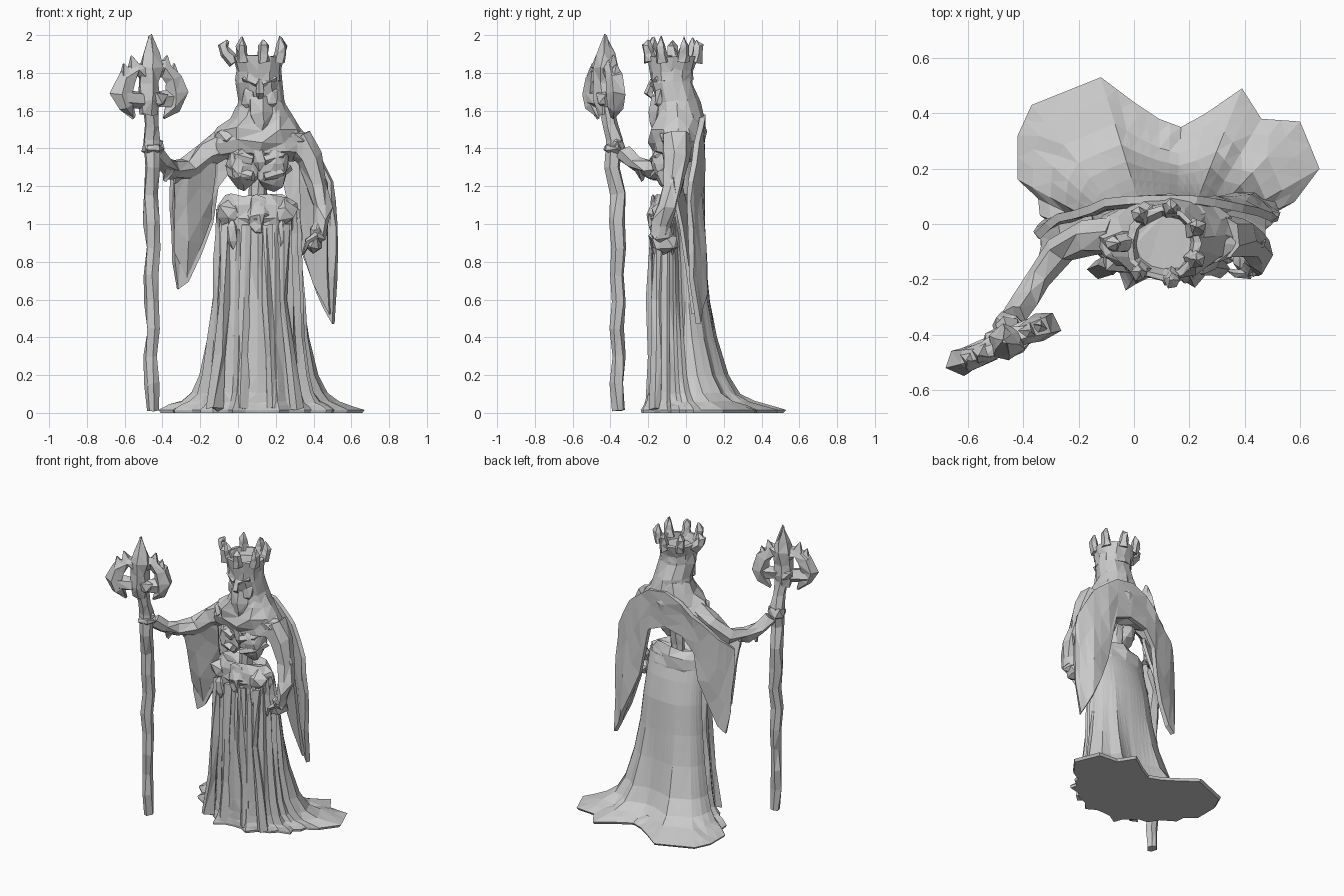
import bpy, bmesh, math, random
from mathutils import Vector

random.seed(7)
TAU = math.tau


def jig(p, a):
    return Vector(p) + Vector([random.uniform(-a, a) for _ in range(3)])


def finish(name, bm):
    bmesh.ops.recalc_face_normals(bm, faces=bm.faces)
    bmesh.ops.triangulate(bm, faces=bm.faces)
    me = bpy.data.meshes.new(name)
    bm.to_mesh(me)
    bm.free()
    ob = bpy.data.objects.new(name, me)
    bpy.context.collection.objects.link(ob)
    return ob


def loft(name, rings, rough=0.0):
    """Skin closed rings of equal length and cap both ends."""
    bm = bmesh.new()
    vs = [[bm.verts.new(jig(p, rough)) for p in r] for r in rings]
    n = len(vs[0])
    for a, b in zip(vs, vs[1:]):
        for i in range(n):
            j = (i + 1) % n
            bm.faces.new((a[i], a[j], b[j], b[i]))
    bm.faces.new(vs[0])
    bm.faces.new(vs[-1])
    return finish(name, bm)


def ring(z, cx, cy, rx, ry, n=12):
    return [(cx + rx * math.cos(TAU * i / n), cy + ry * math.sin(TAU * i / n), z) for i in range(n)]


def tube(name, path, n=6, rough=0.006):
    """Faceted tube through (x, y, z, radius) points."""
    pts = [Vector(p[:3]) for p in path]
    rings = []
    for k, p in enumerate(pts):
        d = (pts[min(k + 1, len(pts) - 1)] - pts[max(k - 1, 0)]).normalized()
        u = d.cross(Vector((0.3, 1, 0.1))).normalized()
        v = d.cross(u)
        r = path[k][3]
        rings.append([p + r * (u * math.cos(TAU * i / n) + v * math.sin(TAU * i / n))
                      for i in range(n)])
    return loft(name, rings, rough)


def blob(name, loc, size, rough=0.012, sub=2):
    bm = bmesh.new()
    bmesh.ops.create_icosphere(bm, subdivisions=sub, radius=1)
    for v in bm.verts:
        v.co = jig([loc[i] + v.co[i] * size[i] for i in range(3)], rough)
    return finish(name, bm)


def drape(name, cols, rows=3, thick=0.03):
    """Hanging cloth from columns (x, top y, top z, bottom x, bottom y, bottom z)."""
    bm = bmesh.new()
    g = []
    for k, c in enumerate(cols):
        a, b = Vector(c[:3]), Vector(c[3:])
        g.append([bm.verts.new(jig(a.lerp(b, i / rows), 0.008)) for i in range(rows + 1)])
    for a, b in zip(g, g[1:]):
        for i in range(rows):
            bm.faces.new((a[i], a[i + 1], b[i + 1], b[i]))
    ob = finish(name, bm)
    m = ob.modifiers.new("thickness", 'SOLIDIFY')
    m.thickness = thick
    m.offset = 0
    return ob


# Skirt: waist ellipse blending down into a ragged two-lobed train
foot = [(-.42, .32), (-.37, .43), (-.12, .53), (0, .44), (.09, .38), (.17, .35), (.26, .4),
        (.39, .49), (.46, .38), (.6, .37), (.67, .2), (.58, .08), (.5, 0), (.47, -.08),
        (.35, -.14), (.22, -.23), (.1, -.19), (-.03, -.24), (-.1, -.14), (-.2, -.1),
        (-.34, .03), (-.42, .16)]
levels = [(1.08, 0, -.07, .1), (.95, 0, -.05, .12), (.8, .03, -.04, .135), (.6, .08, -.04, .14),
          (.4, .17, -.04, .14), (.2, .31, -.04, .14), (.1, .45, -.04, .14), (.05, .62, -.04, .14),
          (.03, .83, -.04, .14), (.016, 1, 0, .1), (0.0, .97, 0, .1)]
rings = []
for z, w, cy, ry in levels:
    r = []
    for i, f in enumerate(foot):
        g = foot[(i + 1) % len(foot)]
        front = f[1] < .1
        for k in range(2):
            q = Vector(f).lerp(Vector(g), k / 2)
            a = math.atan2(q.y - .05, q.x - .1)
            # deep folds in front and at the sides, broad panels behind
            s = (.06, -.07)[k] + random.uniform(-.04, .04) if front else .02
            s = 1 + s * (.4 if z > 1 else 1) * (1 - w)
            e = Vector((.105 + .215 * s * math.cos(a), cy + ry * s * math.sin(a)))
            if front and k and w > .3:
                q = q.lerp(Vector((.1, .05)), .07)
            q = e.lerp(q, w)
            r.append((q.x, q.y, z + (random.uniform(0, .015) if .02 < z < .15 else 0)))
    rings.append(r)
loft("skirt", rings)

# Long front cloth strips over the skirt
for x, y in [(-.06, -.14), (.04, -.165), (.16, -.17), (.25, -.145)]:
    tube("skirt_fold", [(x, y, 1.0, .025), (x - .01, y - .005, .6, .03),
                        (x + (x - .1) * .2, y - .005, .3, .032),
                        (x + (x - .1) * .4, y - .015, .02, .04)], 5, .01)

# Hips, belt and buckle
loft("hips", [ring(.97, .1, -.06, .205, .11), ring(1.03, .1, -.07, .22, .12),
              ring(1.1, .1, -.07, .205, .11), ring(1.15, .1, -.07, .16, .085),
              ring(1.12, .1, -.05, .08, .04)], .012)
blob("buckle", (.105, -.165, 1.05), (.06, .035, .1))
for s in (-1, 1):
    blob("hip_plate", (.1 + s * .14, -.13, 1.06), (.075, .055, .07), .012, 1)
    blob("belt_tassel", (.1 + s * .13, -.155, .95), (.03, .025, .09), .006, 1)

# Spine and rib cage
tube("spine", [(.1, -.06, 1.08, .045), (.105, -.06, 1.16, .045), (.11, -.06, 1.24, .05),
               (.11, -.05, 1.32, .05)], 7)
for s in (-1, 1):
    blob("rib_lobe", (.11 + s * .077, -.09, 1.31), (.09, .09, .13), .012)
    for k in range(2):
        z = 1.36 - k * .09
        tube("rib", [(.11 + s * .155, -.06, z + .03, .025), (.11 + s * .11, -.145, z, .032),
                     (.11 + s * .03, -.17, z - .02, .025)], 5, .006)
blob("breast_bone", (.11, -.15, 1.36), (.04, .03, .08), .008, 1)

# Shoulder mantle and neck
loft("mantle", [ring(1.34, .11, -.01, .17, .08), ring(1.37, .115, -.04, .26, .125),
                ring(1.44, .12, -.045, .27, .145), ring(1.5, .12, -.045, .225, .145),
                ring(1.56, .125, -.04, .165, .13), ring(1.63, .13, -.04, .125, .11)], .016)
for s in (-1, 1):
    blob("shoulder_pad", (.12 + s * .16, -.075, 1.46), (.1, .08, .06), .012, 1)

# Hooded head
loft("hood", [ring(1.45, .14, -.03, .19, .13), ring(1.55, .135, -.035, .145, .13),
              ring(1.65, .125, -.045, .125, .12), ring(1.75, .115, -.075, .12, .11),
              ring(1.84, .11, -.07, .115, .105)], .008)
# Face: nose, brows, cheeks, beard
tube("nose", [(.115, -.175, 1.76, .015), (.115, -.2, 1.69, .022), (.115, -.175, 1.67, .015)], 4, .003)
for s in (-1, 1):
    tube("brow", [(.115 + s * .015, -.18, 1.74, .016), (.115 + s * .085, -.15, 1.77, .016)], 4, .003)
    blob("cheek", (.115 + s * .055, -.135, 1.67), (.045, .035, .07), .006, 1)
tube("beard", [(.115, -.12, 1.67, .065), (.12, -.13, 1.58, .065), (.125, -.145, 1.52, .045),
               (.12, -.16, 1.46, .01)], 6)

# Crown band with leaf-shaped curled points
loft("crown_band", [ring(1.76, .11, -.075, .122, .115), ring(1.81, .11, -.075, .12, .115),
                    ring(1.89, .105, -.07, .135, .132), ring(1.89, .105, -.07, .115, .112),
                    ring(1.84, .11, -.07, .1, .095)], .006)
for k in range(7):
    a = TAU * (k + .5) / 7
    c, s = math.cos(a), math.sin(a)
    out = .055 if c < -.8 else .012
    P = lambda r, z, w: (.105 + r * c, -.07 + r * s, z, w)
    tube("crown_point", [P(.122, 1.86, .035), P(.124 + out * .8, 1.905, .03),
                         P(.127 + out, 1.945, .027), P(.125 + out * .6, 1.99 - .02 * (k % 2), .003)],
         5, .006)

# Back cloak spreading into two hanging sleeves
drape("cloak", [
    (-.35, -.04, 1.25, -.345, -.02, .8), (-.31, 0, 1.28, -.315, 0, .65),
    (-.27, .02, 1.32, -.265, .02, .7), (-.22, .04, 1.36, -.2, .03, .84),
    (-.16, .05, 1.41, -.13, .05, 1.0), (-.11, .07, 1.45, -.1, .06, 1.2),
    (-.03, .08, 1.53, -.03, .07, 1.3), (.1, .09, 1.58, .1, .08, 1.33),
    (.22, .08, 1.56, .22, .09, 1.28), (.29, .08, 1.52, .29, .09, .95),
    (.35, .07, 1.47, .36, .1, .78), (.4, .06, 1.42, .42, .1, .63),
    (.45, .04, 1.32, .465, .08, .55), (.49, .03, 1.22, .5, .06, .47),
    (.515, .01, 1.12, .52, .03, .72)])
# Front layers of both sleeves
drape("staff_side_sleeve", [(-.34, -.12, 1.26, -.345, -.03, .85), (-.27, -.12, 1.29, -.27, 0, .72),
                            (-.2, -.1, 1.34, -.2, .01, .9), (-.12, -.07, 1.4, -.14, .02, 1.03)], 3, .02)
drape("free_side_sleeve", [(.33, -.07, 1.42, .33, .03, .9), (.4, -.08, 1.36, .4, .05, .68),
                           (.47, -.07, 1.22, .485, .04, .52)], 3, .02)

# Arm reaching for the staff
tube("reaching_arm", [(-.06, -.04, 1.43, .075), (-.17, -.05, 1.37, .07), (-.27, -.1, 1.29, .055),
                      (-.34, -.19, 1.285, .047), (-.39, -.27, 1.32, .042), (-.43, -.33, 1.38, .042)], 6, .012)
blob("gripping_hand", (-.455, -.37, 1.41), (.06, .055, .055), .01, 1)
tube("gripping_fingers", [(-.41, -.35, 1.4, .03), (-.43, -.405, 1.4, .03), (-.48, -.41, 1.4, .025)], 5)
for x, y, z in ((-.37, -.24, 1.29), (-.31, -.14, 1.27)):
    tube("cuff_tatter", [(x, y, z, .035), (x - .02, y + .01, z - .06, .005)], 4)

# Lowered arm, hand and held relic
tube("lowered_arm", [(.31, -.05, 1.45, .085), (.38, -.05, 1.34, .075), (.42, -.07, 1.2, .06),
                     (.445, -.1, 1.09, .055), (.44, -.13, 1.0, .045), (.42, -.14, .95, .045)], 7, .012)
blob("lowered_hand", (.42, -.13, .95), (.05, .065, .055), .01, 1)
blob("held_relic", (.4, -.11, .9), (.05, .08, .055), .01, 1)
for k in range(3):
    y = -.18 + k * .05
    tube("finger", [(.42, y, .94, .018), (.37, y, .91, .016), (.345, y + .01, .84, .006)], 4, .003)

# Gnarled staff shaft
shaft = [(-.45 - .006 * (k % 3), -.357 - .01 * (k % 2) - (.02 if k > 8 else 0),
          .015 + k * .143, (.032, .038, .034)[k % 3] + k * .001) for k in range(11)]
tube("staff_shaft", shaft + [(-.455, -.4, 1.52, .038), (-.46, -.42, 1.62, .045)], 6)


# Staff head lies in an upright plane turned about z
def head(u, z, r):
    return (-.47 + .9 * u, -.43 + .42 * u, z, r)


tube("staff_core", [head(0, 1.58, .045), head(0, 1.66, .065), head(0, 1.74, .06),
                    head(.01, 1.83, .068), head(.005, 1.9, .045), head(.005, 2.0, .003)], 6, .01)
blob("staff_cradle", (-.465, -.43, 1.665), (.1, .055, .055), .01, 1)
for s in (-1, 1):
    tube("staff_crescent", [head(s * .01, 1.8, .05), head(s * .08, 1.82, .042), head(s * .135, 1.77, .052),
                            head(s * .165, 1.69, .058), head(s * .14, 1.62, .045),
                            head(s * .09, 1.565, .006)], 5, .009)
    tube("crescent_strut", [head(s * .04, 1.66, .045), head(s * .16, 1.665, .05)], 5)
    for u, z, t in ((.09, 1.83, 1.89), (.135, 1.79, 1.85)):
        tube("crescent_thorn", [head(s * u, z, .04), head(s * (u + .015), t, .004)], 4, .003)
